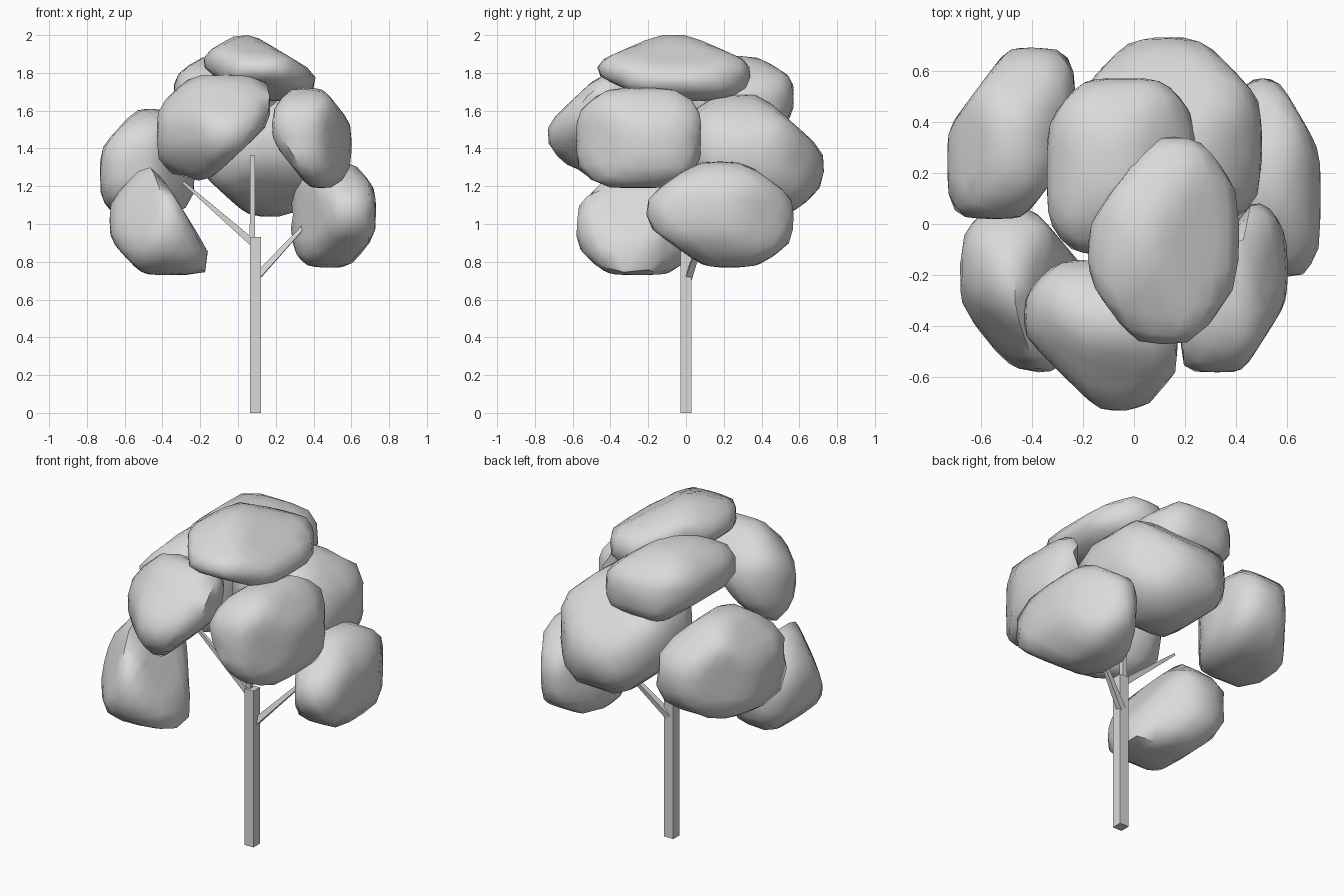
import bpy
import bmesh
import math
from mathutils import Vector

cube = bpy.data.objects.get("Cube")
if cube:
    bpy.data.objects.remove(cube, do_unlink=True)

# One plain grey for the whole tree
grey = bpy.data.materials.new("plain_grey")
grey.use_nodes = True
colour = (0.7, 0.7, 0.7, 1.0)
grey.diffuse_color = colour
grey.node_tree.nodes["Principled BSDF"].inputs["Base Color"].default_value = colour


def add_object(name, bm):
    """Turn a bmesh into a named, grey object."""
    bmesh.ops.recalc_face_normals(bm, faces=bm.faces)
    mesh = bpy.data.meshes.new(name)
    bm.to_mesh(mesh)
    bm.free()
    mesh.materials.append(grey)
    obj = bpy.data.objects.new(name, mesh)
    bpy.context.scene.collection.objects.link(obj)
    return obj


def limb(name, start, end, width_start, width_end):
    """Square, tapering wooden bar between two points."""
    start, end = Vector(start), Vector(end)
    axis = end - start
    bm = bmesh.new()
    bmesh.ops.create_cone(bm, cap_ends=True, segments=4,
                          radius1=width_start / math.sqrt(2),
                          radius2=width_end / math.sqrt(2),
                          depth=axis.length)
    for v in bm.verts:
        spun = Vector(((v.co.x - v.co.y), (v.co.x + v.co.y), 0)) / math.sqrt(2)
        v.co = Vector((spun.x, spun.y, v.co.z))
    turn = Vector((0, 0, 1)).rotation_difference(axis)
    for v in bm.verts:
        v.co = turn @ v.co + (start + end) / 2
    add_object(name, bm)


SIGNS = ((1, 1), (1, -1), (-1, 1), (-1, -1))


def leaf_clump(name, low, high, xy, xz, yz, slices=(), crispness=16):
    """Boulder-like clump filling the box low..high. Each plane's four numbers
    tell how far its corners ++, +-, -+, -- reach (2 is a full corner);
    slices are further cutting planes, each a direction and a reach."""
    planes = [(Vector([s if i == axis else 0 for i in range(3)]), 1)
              for axis in range(3) for s in (1, -1)]
    for (a, b), reaches in (((0, 1), xy), ((0, 2), xz), ((1, 2), yz)):
        for (sa, sb), reach in zip(SIGNS, reaches):
            normal = Vector()
            normal[a], normal[b] = sa, sb
            planes.append((normal, reach))
    planes += [(Vector(direction), reach) for direction, reach in slices]
    bm = bmesh.new()
    bmesh.ops.create_icosphere(bm, subdivisions=3, radius=1)
    # Pull every point in to the softened meeting of all the planes
    for v in bm.verts:
        total = sum((max(0, n.dot(v.co)) / reach) ** crispness
                    for n, reach in planes)
        v.co /= total ** (1 / crispness)
    # Fit the clump to its box
    for i in range(3):
        least = min(v.co[i] for v in bm.verts)
        most = max(v.co[i] for v in bm.verts)
        for v in bm.verts:
            part = (v.co[i] - least) / (most - least)
            v.co[i] = low[i] + part * (high[i] - low[i])
    obj = add_object(name, bm)
    obj.data.shade_smooth()
    obj.data.set_sharp_from_angle(angle=math.radians(50))


# Trunk and branches
limb("trunk", (0.093, 0, 0), (0.093, 0, 0.93), 0.06, 0.06)
limb("right_branch", (0.09, 0, 0.89), (-0.29, -0.01, 1.22), 0.038, 0.014)
limb("left_branch", (0.1, 0.015, 0.72), (0.36, 0.11, 1.0), 0.036, 0.018)
limb("top_branch", (0.076, 0, 0.9), (0.076, 0, 1.365), 0.028, 0.026)

# Leaf clumps, from the crown downwards
leaf_clump("crown_clump", (-0.18, -0.47, 1.65), (0.41, 0.34, 2.0),
           xy=(1.48, 1.41, 1.14, 1.36),
           xz=(0.85, 1.63, 1.39, 1.05),
           yz=(1.16, 1.65, 1.17, 1.26))
leaf_clump("upper_back_clump", (-0.34, -0.12, 1.46), (0.24, 0.57, 1.89),
           xy=(1.57, 1.2, 1.51, 1.63),
           xz=(1.2, 1.5, 1.49, 1.15),
           yz=(1.45, 1.5, 1.4, 1.1))
leaf_clump("front_clump", (-0.43, -0.73, 1.23), (0.17, -0.14, 1.79),
           xy=(1.3, 1.53, 1.55, 1.01),
           xz=(1.83, 0.92, 1.38, 1.67),
           yz=(1.4, 1.3, 1.07, 1.36),
           slices=(((-1, -1, 1), 1.25), ((-1, -1, -1), 1.4),
                   ((1, 1, -1), 1.0)))
leaf_clump("left_front_clump", (0.18, -0.58, 1.19), (0.6, 0.08, 1.72),
           xy=(1.62, 1.17, 0.7, 1.95),
           xz=(1.29, 1.62, 1.57, 1.06),
           yz=(1.6, 1.57, 1.52, 1.61))
leaf_clump("back_clump", (-0.21, 0.0, 1.04), (0.5, 0.73, 1.69),
           xy=(1.33, 1.7, 1.43, 1.4),
           xz=(1.4, 1.4, 1.4, 1.25),
           yz=(1.07, 1.5, 1.6, 1.15))
leaf_clump("right_back_clump", (-0.73, 0.02, 1.05), (-0.23, 0.69, 1.61),
           xy=(1.8, 1.2, 1.05, 1.83),
           xz=(1.35, 1.7, 1.24, 1.73),
           yz=(1.25, 1.5, 1.5, 1.6))
leaf_clump("low_left_clump", (0.28, -0.21, 0.77), (0.73, 0.57, 1.33),
           xy=(1.27, 1.75, 1.25, 0.95),
           xz=(1.48, 1.39, 1.62, 1.62),
           yz=(1.33, 1.51, 1.32, 1.21))
leaf_clump("low_right_clump", (-0.68, -0.58, 0.73), (-0.16, 0.06, 1.3),
           xy=(1.08, 1.4, 1.66, 1.23),
           xz=(0.8, 1.93, 1.34, 1.36),
           yz=(1.3, 1.56, 1.4, 1.5),
           slices=(((1.5, 0, 1), 0.85), ((-1.6, -1.9, 1), 1.9)))
